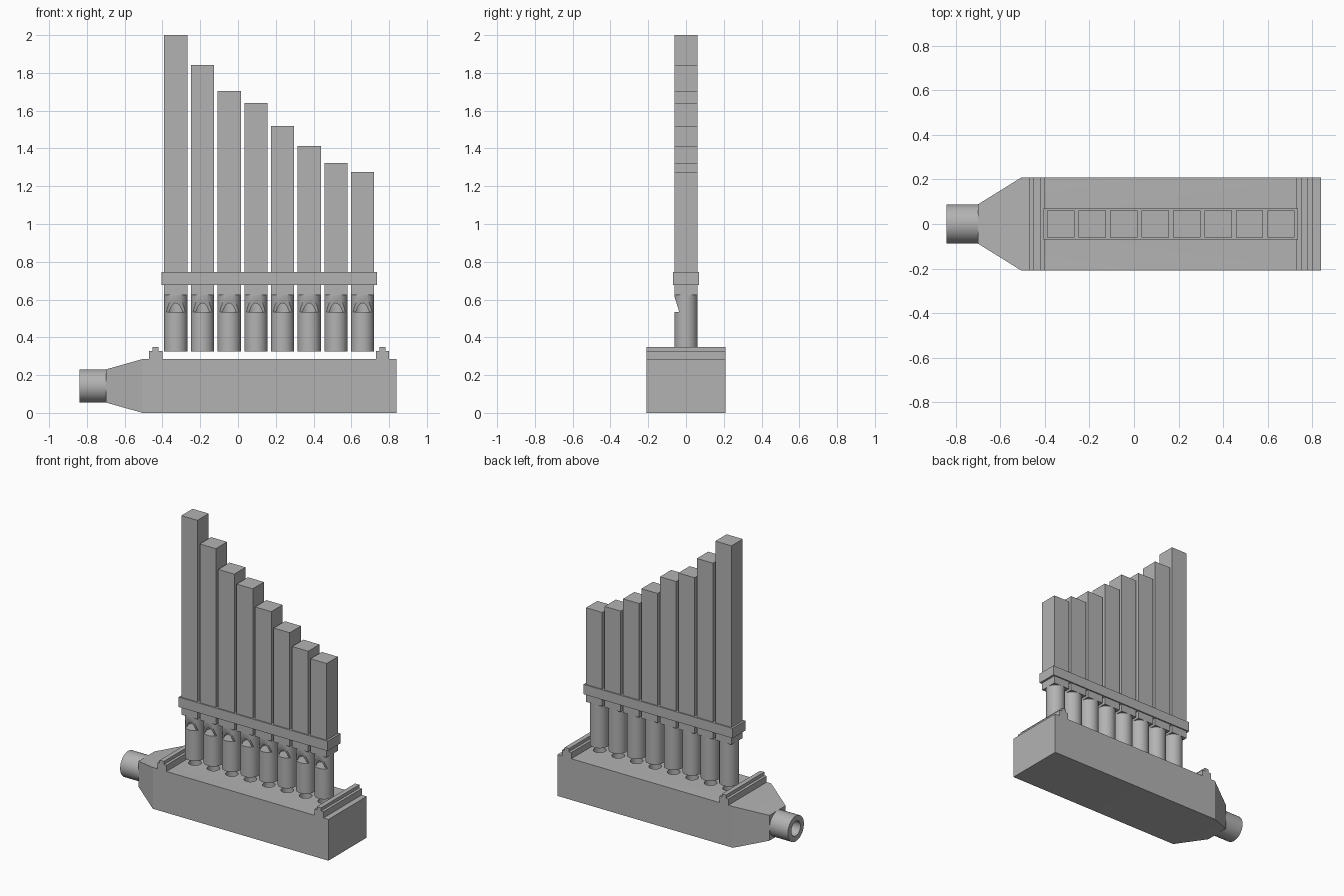
import bpy, bmesh, math
from mathutils import Matrix, Vector

if "Cube" in bpy.data.objects:
    bpy.data.objects.remove(bpy.data.objects["Cube"])

grey = bpy.data.materials.new("plain grey")
grey.diffuse_color = (0.45, 0.45, 0.45, 1)
grey.use_nodes = True
grey.node_tree.nodes["Principled BSDF"].inputs["Base Color"].default_value = grey.diffuse_color


def finish(name, bm):
    bmesh.ops.recalc_face_normals(bm, faces=bm.faces[:])
    mesh = bpy.data.meshes.new(name)
    bm.to_mesh(mesh)
    bm.free()
    mesh.materials.append(grey)
    obj = bpy.data.objects.new(name, mesh)
    bpy.context.collection.objects.link(obj)
    return obj


def add_box(bm, x0, x1, y0, y1, z0, z1):
    m = Matrix.Translation(((x0 + x1) / 2, (y0 + y1) / 2, (z0 + z1) / 2))
    m = m @ Matrix.Diagonal((x1 - x0, y1 - y0, z1 - z0, 1))
    bmesh.ops.create_cube(bm, size=1, matrix=m)


def add_cylinder(bm, centre, radius, depth, sides=40, along_x=False):
    m = Matrix.Translation(Vector(centre))
    if along_x:
        m = m @ Matrix.Rotation(math.pi / 2, 4, 'Y')
    bmesh.ops.create_cone(bm, cap_ends=True, segments=sides, radius1=radius,
                          radius2=radius, depth=depth, matrix=m)


def add_prism(bm, outline, x0, x1):
    """Extrude a (y, z) outline along x."""
    face = bm.faces.new([bm.verts.new((x0, y, z)) for y, z in outline])
    new = bmesh.ops.extrude_face_region(bm, geom=[face])["geom"]
    verts = [v for v in new if isinstance(v, bmesh.types.BMVert)]
    bmesh.ops.translate(bm, verts=verts, vec=(x1 - x0, 0, 0))


def cut(obj, *cutters):
    for c in cutters:
        c.hide_render = True
        mod = obj.modifiers.new("cut", 'BOOLEAN')
        mod.operation = 'DIFFERENCE'
        mod.solver = 'EXACT'
        mod.object = c
    deps = bpy.context.evaluated_depsgraph_get()
    mesh = bpy.data.meshes.new_from_object(obj.evaluated_get(deps))
    obj.modifiers.clear()
    obj.data = mesh
    for c in cutters:
        bpy.data.objects.remove(c)


def smooth(obj):
    bpy.ops.object.select_all(action='DESELECT')
    obj.select_set(True)
    bpy.context.view_layer.objects.active = obj
    bpy.ops.object.shade_smooth_by_angle(angle=math.radians(30))


HALF = 0.0615                                   # half width of a pipe
pipe_x = [-0.329 + i * 0.1412 for i in range(8)]
tops = [2.0, 1.842, 1.704, 1.64, 1.52, 1.412, 1.322, 1.275]

# Wind chest with a tapered inlet end
bm = bmesh.new()
rings = []
for x, w, z0, z1 in ((0.838, 0.209, 0, 0.285), (-0.505, 0.209, 0, 0.285),
                     (-0.70, 0.088, 0.055, 0.23)):
    rings.append([bm.verts.new((x, y, z)) for y, z in
                  ((-w, z0), (w, z0), (w, z1), (-w, z1))])
for a, b in zip(rings, rings[1:]):
    for i in range(4):
        j = (i + 1) % 4
        bm.faces.new((a[i], a[j], b[j], b[i]))
bm.faces.new(rings[0])
bm.faces.new(rings[-1])
chest = finish("wind_chest", bm)

# Air holes under the pipes
bm = bmesh.new()
for x in pipe_x:
    add_cylinder(bm, (x, 0, 0.25), 0.04, 0.2, 32)
cut(chest, finish("air_holes", bm))
smooth(chest)

# Inlet tube with its bore
bm = bmesh.new()
add_cylinder(bm, (-0.77, 0, 0.1425), 0.0875, 0.14, 48, True)
inlet = finish("inlet_tube", bm)
bm = bmesh.new()
add_cylinder(bm, (-0.78, 0, 0.1425), 0.05, 0.15, 48, True)
cut(inlet, finish("inlet_bore", bm))
smooth(inlet)

# Stepped rails across both ends of the chest
for name, x in (("left_rail", -0.436), ("right_rail", 0.765)):
    bm = bmesh.new()
    add_prism(bm, [(-0.209, 0.28), (0.209, 0.28), (0.209, 0.328), (-0.209, 0.328)],
              x - 0.035, x + 0.035)
    add_box(bm, x - 0.016, x + 0.016, -0.209, 0.209, 0.328, 0.35)
    finish(name, bm)

# Square pipes
bm = bmesh.new()
for x, top in zip(pipe_x, tops):
    add_box(bm, x - HALF, x + HALF, -HALF, HALF, 0.625, top)
finish("square_pipes", bm)

# Band holding the pipes together
bm = bmesh.new()
add_box(bm, -0.405, 0.735, -0.07, 0.07, 0.677, 0.745)
finish("pipe_band", bm)

# Round pipe feet, hollow above the sill, with slanted mouths
bm = bmesh.new()
for x in pipe_x:
    add_cylinder(bm, (x, 0, 0.475), HALF, 0.30)
feet = finish("pipe_feet", bm)
bm = bmesh.new()
for x in pipe_x:
    add_cylinder(bm, (x, 0, 0.575), 0.05, 0.08)
cavities = finish("foot_cavities", bm)
bm = bmesh.new()
add_prism(bm, [(-0.036, 0.535), (-0.2, 0.535), (-0.2, 0.62), (-0.062, 0.62)], -0.5, 0.8)
cut(feet, cavities, finish("mouth_cutter", bm))
smooth(feet)
